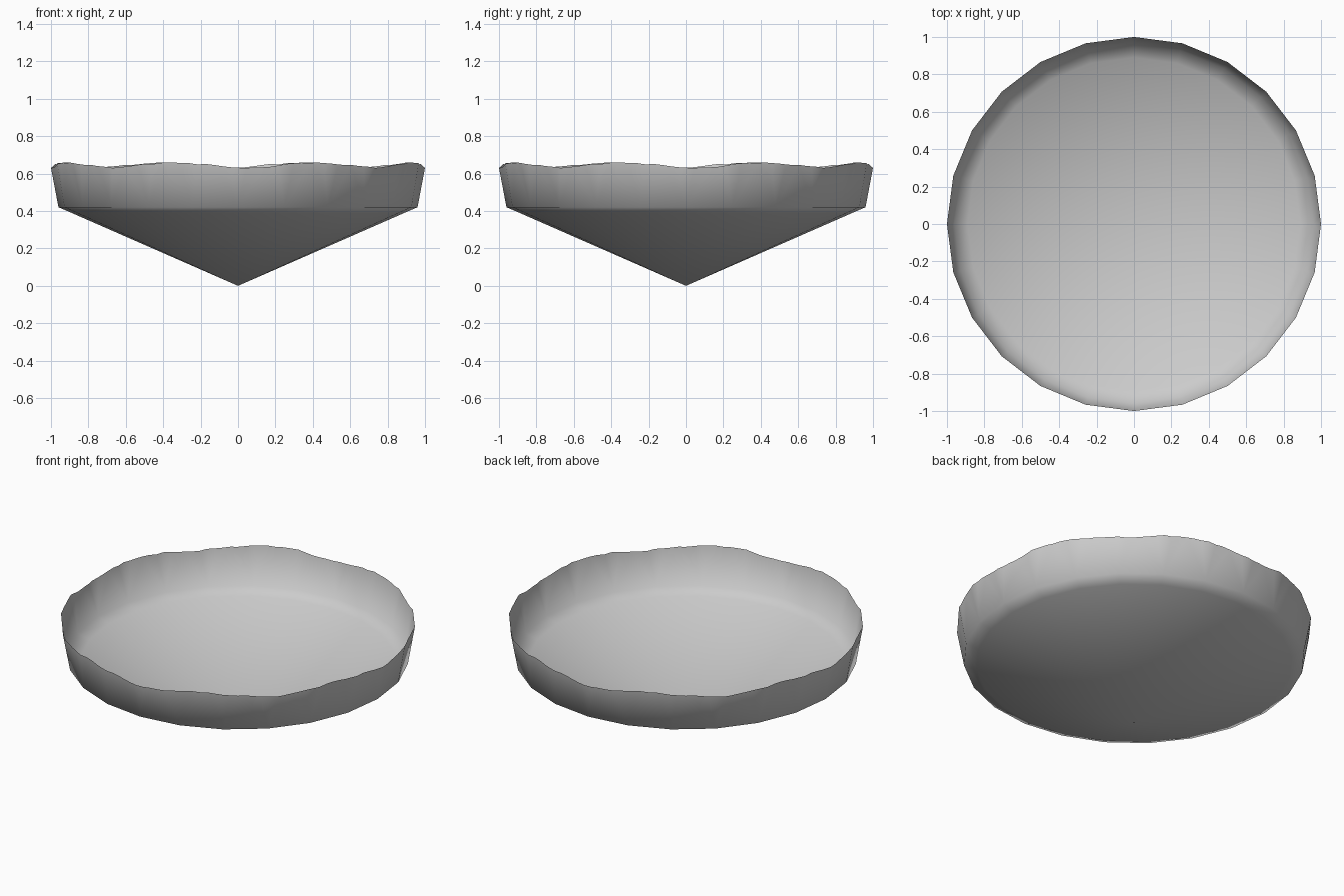
import bpy, bmesh, math, random
from mathutils import Vector

cube = bpy.data.objects.get("Cube")
if cube:
    bpy.data.objects.remove(cube, do_unlink=True)

SIDES = 24
STEPS = 6            # rim points along each wall panel
random.seed(4)

# Rim outline repeats every quarter turn
quarter = SIDES * STEPS // 4
jitter = [random.uniform(-0.004, 0.004) for _ in range(quarter)]


def ring_point(i, radius, z):
    a = math.tau * i / SIDES - math.pi / 2
    return Vector((radius * math.cos(a), radius * math.sin(a), z))


def rim_height(k):
    a = math.tau * k / (SIDES * STEPS)
    return 0.646 - 0.013 * math.cos(8 * (a - 0.04)) + jitter[k % quarter]


grey = bpy.data.materials.new("plain grey")
grey.use_nodes = True
colour = (0.6, 0.6, 0.6, 1)
grey.diffuse_color = colour
grey.node_tree.nodes["Principled BSDF"].inputs["Base Color"].default_value = colour

bm = bmesh.new()
# Conical floor: apex, a ring near the edge, and the edge itself
apex = bm.verts.new((0, 0, 0))
inner = [bm.verts.new(ring_point(i, 0.89, 0.39)) for i in range(SIDES)]
edge = [bm.verts.new(ring_point(i, 0.96, 0.42)) for i in range(SIDES)]

# Uneven rim along straight panels
rim = []
for i in range(SIDES):
    a, b = ring_point(i, 1, 0), ring_point(i + 1, 1, 0)
    for s in range(STEPS):
        p = a.lerp(b, s / STEPS)
        p.z = rim_height(i * STEPS + s)
        rim.append(bm.verts.new(p))

for i in range(SIDES):
    j = (i + 1) % SIDES
    bm.faces.new((apex, inner[j], inner[i]))
    bm.faces.new((inner[i], inner[j], edge[j], edge[i]))
    top = [rim[(i * STEPS + s) % len(rim)] for s in range(STEPS + 1)]
    half = STEPS // 2
    # Fan each panel from its two lower corners
    for s in range(STEPS):
        corner = edge[i] if s < half else edge[j]
        bm.faces.new((corner, top[s + 1], top[s]))
    bm.faces.new((edge[i], edge[j], top[half]))

for f in bm.faces:
    f.smooth = True
bmesh.ops.recalc_face_normals(bm, faces=bm.faces)
mesh = bpy.data.meshes.new("shallow_dish")
bm.to_mesh(mesh)
bm.free()
mesh.materials.append(grey)
dish = bpy.data.objects.new("shallow_dish", mesh)
bpy.context.collection.objects.link(dish)
